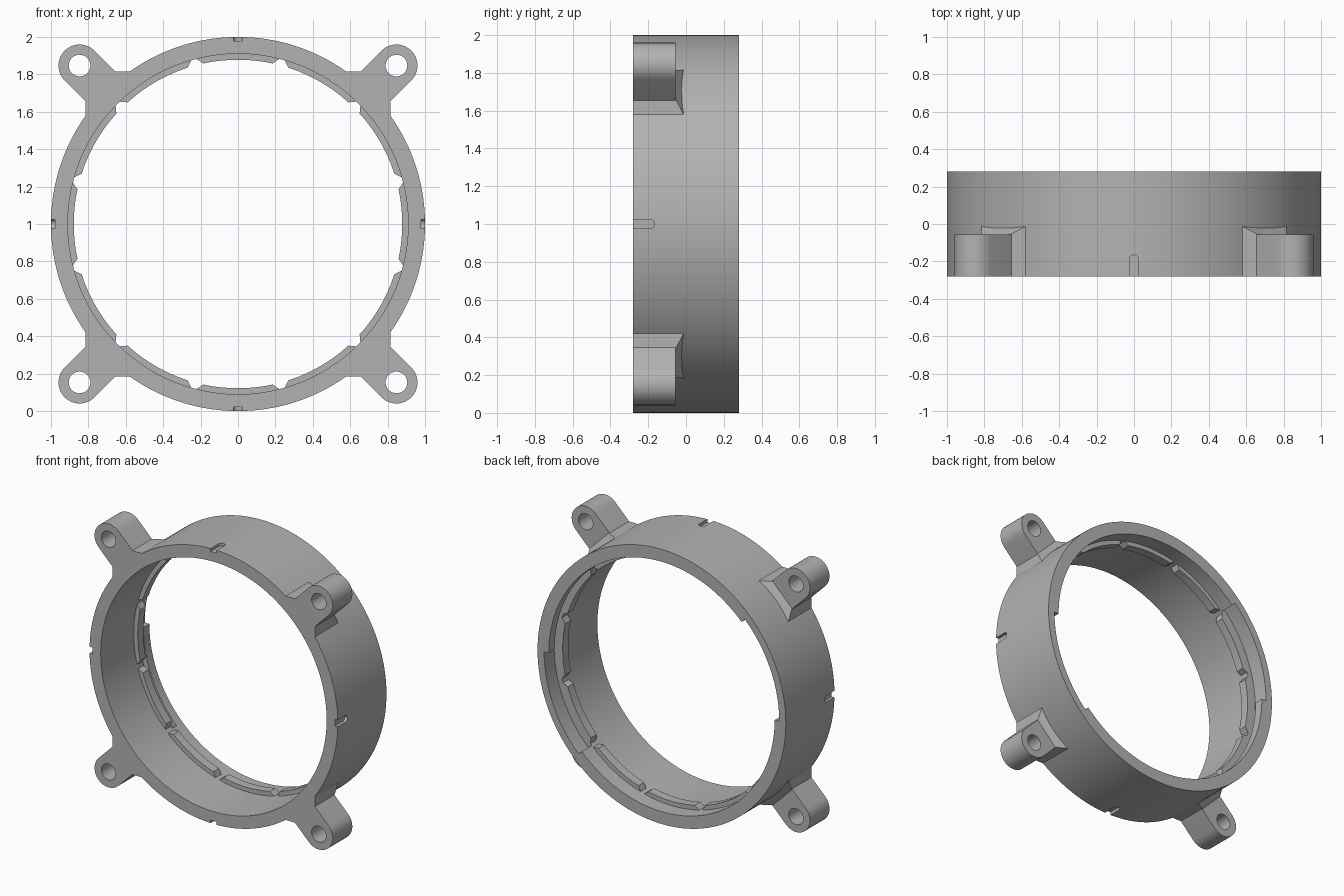
import bpy, bmesh
from math import sin, cos, pi, radians
from mathutils import Matrix

if "Cube" in bpy.data.objects:
    bpy.data.objects.remove(bpy.data.objects["Cube"])

grey = bpy.data.materials.new("plain_grey")
grey.use_nodes = True
COLOR = (0.45, 0.45, 0.45, 1)
grey.diffuse_color = COLOR
grey.node_tree.nodes["Principled BSDF"].inputs["Base Color"].default_value = COLOR

FRONT, BACK = -0.28, 0.28
BORE = 0.91
LIFT = Matrix.Translation((0, 0, 1))


def finish(bm, name):
    bmesh.ops.recalc_face_normals(bm, faces=bm.faces)
    me = bpy.data.meshes.new(name)
    bm.to_mesh(me)
    bm.free()
    me.materials.append(grey)
    ob = bpy.data.objects.new(name, me)
    ob.matrix_world = LIFT
    bpy.context.collection.objects.link(ob)
    return ob


def hull(points, name):
    """Convex solid around the points."""
    bm = bmesh.new()
    for p in points:
        bm.verts.new(p)
    res = bmesh.ops.convex_hull(bm, input=bm.verts)
    loose = [v for v in bm.verts if not v.link_faces]
    bmesh.ops.delete(bm, geom=loose, context='VERTS')
    bmesh.ops.dissolve_limit(bm, angle_limit=radians(0.5), verts=bm.verts, edges=bm.edges)
    return finish(bm, name)


def sector(name, r_in, r_out, a0, a1, y0, y1, slant=0, step=2):
    """Arc-shaped bar around the y axis; slant narrows its inner side."""
    full = a1 - a0 >= 360
    n = max(1, round((a1 - a0) / step))
    bm = bmesh.new()
    rows = []
    for i in range(n if full else n + 1):
        t = i / n
        outer = radians(a0 + (a1 - a0) * t)
        inner = radians(a0 + slant + (a1 - a0 - 2 * slant) * t)
        rows.append([bm.verts.new((r * cos(a), y, r * sin(a))) for r, a, y in
                     ((r_in, inner, y0), (r_out, outer, y0),
                      (r_out, outer, y1), (r_in, inner, y1))])
    for i in range(n):
        p, q = rows[i], rows[(i + 1) % len(rows)]
        for k in range(4):
            m = (k + 1) % 4
            bm.faces.new((p[k], p[m], q[m], q[k]))
    if not full:
        bm.faces.new(rows[0])
        bm.faces.new(rows[-1])
    return finish(bm, name)


def boolean(target, tool, operation):
    mod = target.modifiers.new("cut", 'BOOLEAN')
    mod.operation = operation
    mod.solver = 'EXACT'
    mod.object = tool
    tool.hide_render = True
    bpy.context.view_layer.update()
    graph = bpy.context.evaluated_depsgraph_get()
    me = bpy.data.meshes.new_from_object(target.evaluated_get(graph))
    target.modifiers.clear()
    target.data = me
    bpy.data.objects.remove(tool)


def circle(cx, cz, r, n=32):
    return [(cx + r * cos(2 * pi * i / n), cz + r * sin(2 * pi * i / n)) for i in range(n)]


def smooth(ob):
    bpy.ops.object.select_all(action='DESELECT')
    bpy.context.view_layer.objects.active = ob
    ob.select_set(True)
    bpy.ops.object.shade_smooth_by_angle(angle=radians(25))


# Main ring
ring = sector("ring", BORE, 1, 0, 360, FRONT, BACK)

# Four mounting lugs, each a rounded arm on a ramped foot
LUG_BACK, FOOT_BACK, EYE = -0.055, -0.01, 0.847
corners = [(sx, sz) for sx in (1, -1) for sz in (1, -1)]
for sx, sz in corners:
    outline = circle(EYE, EYE, 0.113) + circle(0.71, 0.71, 0.04)
    outline += [(0.655, 0.815), (0.815, 0.655)]
    arm = hull([(sx * x, y, sz * z) for x, z in outline for y in (FRONT, LUG_BACK)], "arm")
    boolean(ring, arm, 'UNION')
    foot_tip = [(0.66, 0.815), (0.815, 0.66)]
    foot_root = [(0.575, 0.815), (0.815, 0.575), (0.665, 0.665)]
    pts = [(x, y, z) for x, z in foot_tip for y in (FRONT, LUG_BACK)]
    pts += [(x, y, z) for x, z in foot_root for y in (FRONT, FOOT_BACK)]
    foot = hull([(sx * x, y, sz * z) for x, y, z in pts], "foot")
    boolean(ring, foot, 'UNION')

# Screw holes
for sx, sz in corners:
    hole = hull([(sx * x, y, sz * z) for x, z in circle(EYE, EYE, 0.058) for y in (-0.4, 0.1)],
                "hole_cutter")
    boolean(ring, hole, 'DIFFERENCE')

# Round-ended index notches on the front outer edge
for k in range(4):
    c, s = round(cos(k * pi / 2)), round(sin(k * pi / 2))
    outline = circle(0, -0.19, 0.024, 16) + [(-0.024, -0.4), (0.024, -0.4)]
    notch = hull([(r * c - t * s, y, r * s + t * c) for t, y in outline for r in (0.978, 1.1)],
                 "notch_cutter")
    boolean(ring, notch, 'DIFFERENCE')

# Bayonet entry recesses and the locking grooves beside them
LEDGE = 0.165
for start in (-45, 135):
    entry = sector("entry_cutter", 0.8, 0.947, start, start + 45, LEDGE, 0.4)
    boolean(ring, entry, 'DIFFERENCE')
    groove = sector("groove_cutter", 0.8, 0.947, start + 44, start + 90, LEDGE, 0.212)
    boolean(ring, groove, 'DIFFERENCE')
ring.name = "ring"
smooth(ring)

# Twelve stop tabs inside the bore
for k in range(12):
    a = 30 * k
    tab = sector("stop_tab_%d" % (k + 1), 0.878, BORE + 0.003, a - 14.2, a + 14.2,
                 0.1, LEDGE, slant=2)
    smooth(tab)
